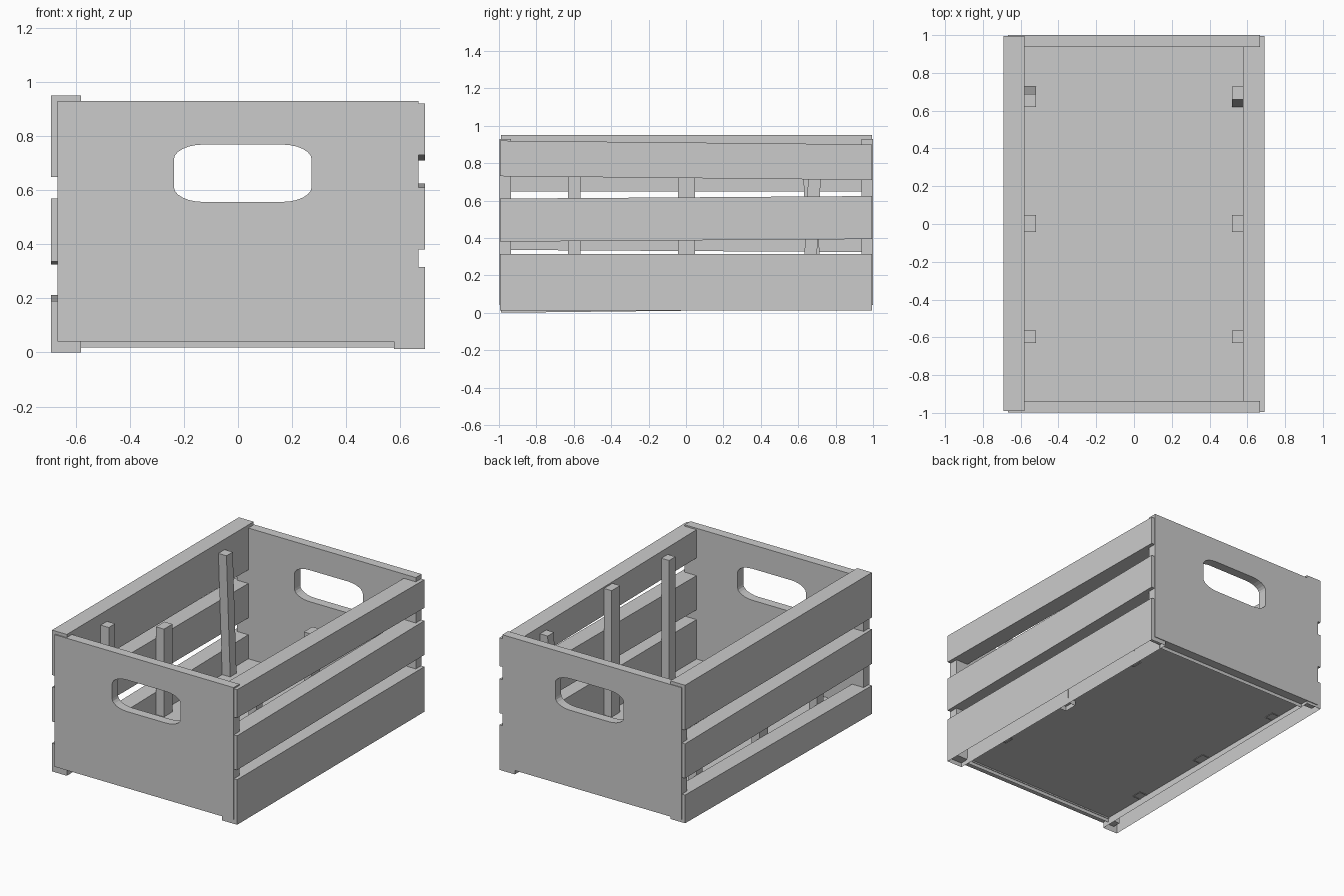
import bpy, bmesh
from math import sin, cos, pi, radians
from mathutils import Matrix

if "Cube" in bpy.data.objects:
    bpy.data.objects.remove(bpy.data.objects["Cube"])


def box(name, x, y, z, shear_z=0.0, shear_y=0.0, open_bottom=False):
    """Box from ranges; the back end rises by shear_z, the top moves by shear_y."""
    bm = bmesh.new()
    bmesh.ops.create_cube(bm, size=1)
    if open_bottom:
        under = [f for f in bm.faces if f.normal.z < -0.5]
        bmesh.ops.delete(bm, geom=under, context='FACES_ONLY')
    for v in bm.verts:
        u, w, t = (c + 0.5 for c in v.co)
        v.co = (x[0] + u * (x[1] - x[0]),
                y[0] + w * (y[1] - y[0]) + t * shear_y,
                z[0] + t * (z[1] - z[0]) + w * shear_z)
    me = bpy.data.meshes.new(name)
    bm.to_mesh(me)
    bm.free()
    ob = bpy.data.objects.new(name, me)
    bpy.context.collection.objects.link(ob)
    return ob


def rounded(x0, x1, z0, z1, rx, rz, n=6):
    """Outline of a handle hole with elliptical corners."""
    pts = []
    corners = [(x1 - rx, z1 - rz), (x0 + rx, z1 - rz), (x0 + rx, z0 + rz), (x1 - rx, z0 + rz)]
    for q, (cx, cz) in enumerate(corners):
        for i in range(n + 1):
            a = (q + i / n) * pi / 2
            pts.append((cx + rx * cos(a), cz + rz * sin(a)))
    return pts


def end_panel(name, y):
    """Flat panel with a handle hole, as a filled and extruded 2D curve."""
    cu = bpy.data.curves.new(name, 'CURVE')
    cu.dimensions = '2D'
    cu.fill_mode = 'BOTH'
    cu.extrude = 0.031
    outer = [(-0.666, 0.041), (0.666, 0.041), (0.666, 0.929), (-0.666, 0.929)]
    for pts in (outer, rounded(-0.237, 0.272, 0.556, 0.768, 0.11, 0.055)):
        sp = cu.splines.new('POLY')
        sp.points.add(len(pts) - 1)
        for p, (px, pz) in zip(sp.points, pts):
            p.co = (px, pz, 0, 1)
        sp.use_cyclic_u = True
    tmp = bpy.data.objects.new(name, cu)
    bpy.context.collection.objects.link(tmp)
    bpy.context.view_layer.update()
    me = bpy.data.meshes.new_from_object(tmp.evaluated_get(bpy.context.evaluated_depsgraph_get()))
    bpy.data.objects.remove(tmp)
    me.transform(Matrix.Translation((0, y, 0)) @ Matrix.Rotation(radians(90), 4, 'X'))
    me.shade_flat()
    ob = bpy.data.objects.new(name, me)
    bpy.context.collection.objects.link(ob)


# End panels with handles
end_panel("front_panel", -0.967)
end_panel("back_panel", 0.969)

# Floor, a shallow tray open underneath
box("floor", (-0.58, 0.58), (-0.94, 0.94), (0.018, 0.05), open_bottom=True)

# Side slats: bottom z, top z, rise towards the back
left = [(0.0, 0.19, 0.022), (0.336, 0.568, -0.012), (0.648, 0.95, 0.0)]
right = [(0.012, 0.315, 0.0), (0.38, 0.61, 0.014), (0.73, 0.92, -0.02)]
for level, a, b in zip(("bottom", "middle", "top"), left, right):
    low = level == "bottom"
    box(f"left_slat_{level}", (-0.69, -0.58), (-0.99, 0.995), a[:2], shear_z=a[2], open_bottom=low)
    box(f"right_slat_{level}", (0.577, 0.69), (-0.995, 0.995), b[:2], shear_z=b[2], open_bottom=low)

# Inner posts: start y, end y, left top, right top, lean of the top
posts = [("front", -0.63, -0.563, 0.875, 0.87, 0.0, 0.03),
         ("middle", -0.043, 0.047, 0.64, 0.90, 0.0, 0.018),
         ("rear", 0.62, 0.687, 0.88, 0.855, 0.04, 0.03)]
for name, y0, y1, zl, zr, lean, zb in posts:
    box(f"left_post_{name}", (-0.58, -0.52), (y0 + lean, y1 + lean), (max(zb, 0.045) if name != "middle" else 0.045, zl),
        shear_y=-lean, open_bottom=True)
    box(f"right_post_{name}", (0.52, 0.578), (y0, y1), (0.018 if name == "middle" else 0.045, zr),
        shear_y=lean, open_bottom=True)
